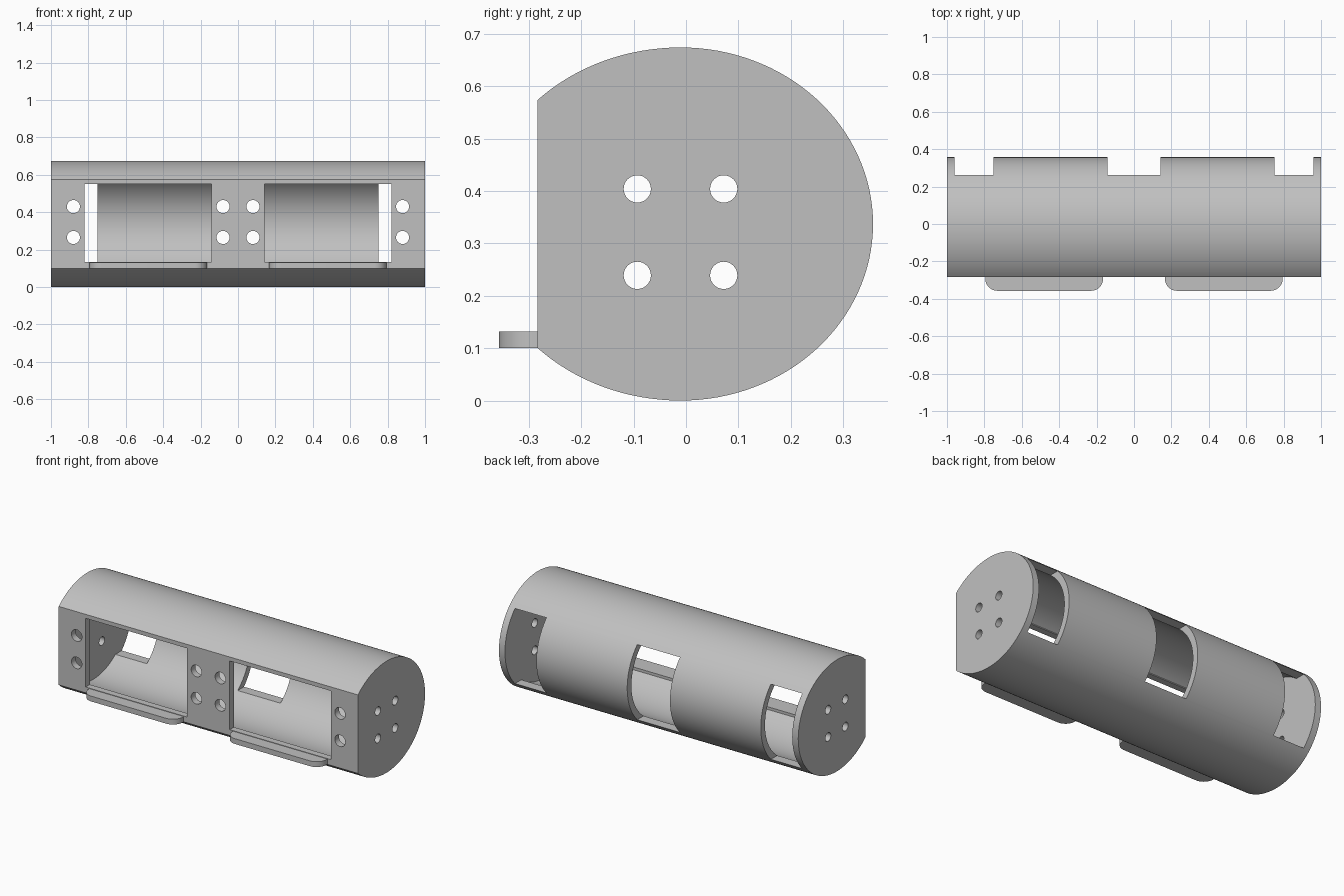
import bpy
import bmesh
from math import sin, cos, pi, acos
from mathutils import Matrix, Vector

cube = bpy.data.objects.get("Cube")
if cube:
    bpy.data.objects.remove(cube, do_unlink=True)

grey = bpy.data.materials.new("light grey")
grey.use_nodes = True
colour = (0.53, 0.53, 0.53, 1)
grey.diffuse_color = colour
grey.node_tree.nodes["Principled BSDF"].inputs["Base Color"].default_value = colour

WALL = 0.04
FRONT = -0.283
MID_Y, MID_Z = -0.01, 0.337


def add_object(name, bm):
    bmesh.ops.recalc_face_normals(bm, faces=bm.faces)
    mesh = bpy.data.meshes.new(name)
    bm.to_mesh(mesh)
    bm.free()
    mesh.materials.append(grey)
    obj = bpy.data.objects.new(name, mesh)
    bpy.context.collection.objects.link(obj)
    return obj


def extrude_outline(name, points, offset):
    bm = bmesh.new()
    face = bm.faces.new([bm.verts.new(p) for p in points])
    out = bmesh.ops.extrude_face_region(bm, geom=[face])
    verts = [v for v in out["geom"] if isinstance(v, bmesh.types.BMVert)]
    bmesh.ops.translate(bm, verts=verts, vec=Vector(offset))
    return add_object(name, bm)


def d_section(name, half_length, inset):
    """Rounded bar with a flat front, shrunk by inset."""
    front_a, back_a, b = 0.384 - inset, 0.367 - inset, 0.337 - inset
    limit = acos((FRONT + inset - MID_Y) / front_a)
    points = []
    for i in range(97):
        t = -limit + 2 * limit * i / 96
        a = back_a if cos(t) > 0 else front_a
        points.append((-half_length, MID_Y + a * cos(t), MID_Z + b * sin(t)))
    return extrude_outline(name, points, (2 * half_length, 0, 0))


def box(name, x0, x1, y0, y1, z0, z1):
    points = [(x0, y0, z0), (x1, y0, z0), (x1, y1, z0), (x0, y1, z0)]
    return extrude_outline(name, points, (0, 0, z1 - z0))


def drill(name, centre, radius, depth, axis):
    bm = bmesh.new()
    turn = Matrix.Rotation(pi / 2, 4, "Y" if axis == "X" else "X")
    bmesh.ops.create_cone(bm, cap_ends=True, segments=32, radius1=radius,
                          radius2=radius, depth=depth,
                          matrix=Matrix.Translation(centre) @ turn)
    return add_object(name, bm)


def smooth(obj):
    bpy.ops.object.select_all(action="DESELECT")
    obj.select_set(True)
    bpy.context.view_layer.objects.active = obj
    bpy.ops.object.shade_smooth_by_angle(angle=0.5)


# Housing and the shapes that hollow it out
housing = d_section("housing", 1, 0)
cutters = [d_section("cavity", 1 - WALL, WALL)]

# Back windows
for x0, x1 in ((-0.96, -0.75), (-0.143, 0.143), (0.75, 0.96)):
    cutters.append(box("back_window", x0, x1, 0.15, 0.5, 0.11, 0.564))

for side in (-1, 1):
    # Front openings
    x0, x1 = sorted((side * 0.143, side * 0.82))
    cutters.append(box("front_opening", x0, x1, -0.4, -0.2, 0.135, 0.55))
    # Front panel holes
    for x in (0.08, 0.88):
        for z in (0.265, 0.43):
            cutters.append(drill("front_hole", (side * x, FRONT, z), 0.035, 0.2, "Y"))
    # End plate holes
    for y in (-0.093, 0.072):
        for z in (0.239, 0.404):
            cutters.append(drill("end_hole", (side, y, z), 0.026, 0.2, "X"))

for cutter in cutters:
    cutter.hide_render = True
    mod = housing.modifiers.new(cutter.name, "BOOLEAN")
    mod.operation = "DIFFERENCE"
    mod.solver = "EXACT"
    mod.object = cutter

# Bake the cuts and discard the cutters
graph = bpy.context.evaluated_depsgraph_get()
cut_mesh = bpy.data.meshes.new_from_object(housing.evaluated_get(graph))
housing.modifiers.clear()
housing.data = cut_mesh
for cutter in cutters:
    bpy.data.objects.remove(cutter, do_unlink=True)
smooth(housing)

# Front ledges with rounded outer corners
for side, label in ((-1, "right"), (1, "left")):
    centre, half, radius, lip = side * 0.48, 0.315, 0.065, -0.357
    outline = [(centre + half, FRONT + 0.01, 0.1), (centre - half, FRONT + 0.01, 0.1)]
    for sx, start in ((-1, pi), (1, 1.5 * pi)):
        for i in range(13):
            t = start + i * pi / 24
            outline.append((centre + sx * (half - radius) + radius * cos(t),
                            lip + radius + radius * sin(t), 0.1))
    smooth(extrude_outline(label + "_ledge", outline, (0, 0, 0.032)))
